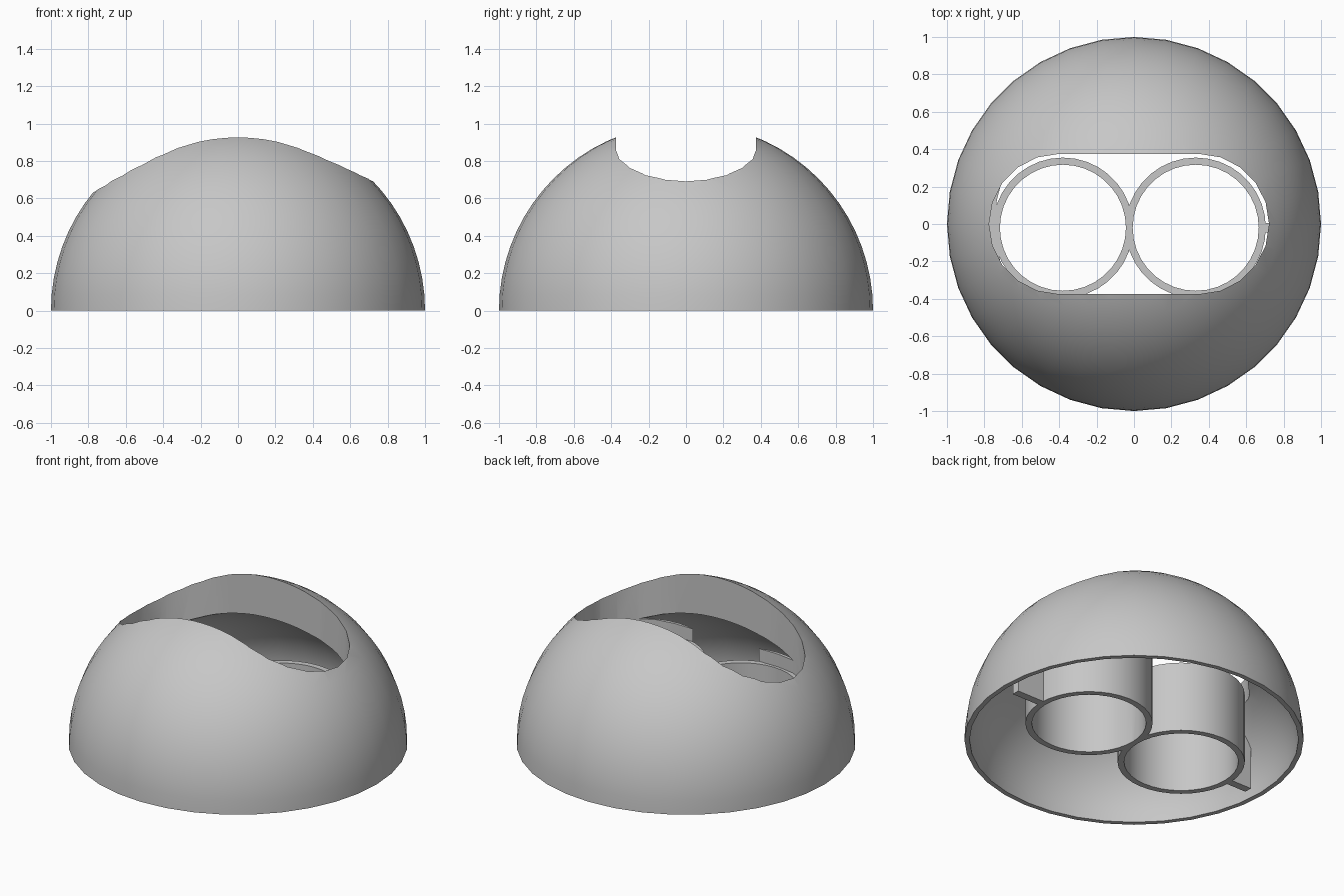
import bpy, bmesh
from math import sin, cos, pi, radians

if "Cube" in bpy.data.objects:
    bpy.data.objects.remove(bpy.data.objects["Cube"])

gray = bpy.data.materials.new("plain_gray")
gray.use_nodes = True
COLOR = (0.57, 0.57, 0.57, 1)
gray.diffuse_color = COLOR
gray.node_tree.nodes["Principled BSDF"].inputs["Base Color"].default_value = COLOR

TUBE_Y = -0.02
TUBE_X = (-0.38, 0.33)
TUBE_R, BORE_R, TUBE_TOP = 0.375, 0.337, 0.543
SLOT_R, SLOT_FLOOR = 0.375, 0.46
FIN_END, FIN_WIDTH = 0.895, 0.05


def make_object(name, bm):
    bmesh.ops.recalc_face_normals(bm, faces=bm.faces[:])
    mesh = bpy.data.meshes.new(name)
    bm.to_mesh(mesh)
    bm.free()
    mesh.materials.append(gray)
    obj = bpy.data.objects.new(name, mesh)
    bpy.context.collection.objects.link(obj)
    return obj


def prism(name, points, offset):
    """Extrude a flat outline of 3D points along offset."""
    bm = bmesh.new()
    face = bm.faces.new([bm.verts.new(p) for p in points])
    result = bmesh.ops.extrude_face_region(bm, geom=[face], use_keep_orig=True)
    moved = [v for v in result["geom"] if isinstance(v, bmesh.types.BMVert)]
    bmesh.ops.translate(bm, verts=moved, vec=offset)
    return make_object(name, bm)


def arc(cx, cy, r, start, end, steps, z):
    angles = [radians(start + (end - start) * i / steps) for i in range(steps + 1)]
    return [(cx + r * cos(a), cy + r * sin(a), z) for a in angles]


def cylinder(name, x, r, z0, z1):
    return prism(name, arc(x, TUBE_Y, r, 0, 360, 36, z0)[:-1], (0, 0, z1 - z0))


def boolean(obj, other, operation, keep=False):
    mod = obj.modifiers.new("boolean", "BOOLEAN")
    mod.object, mod.operation, mod.solver = other, operation, "EXACT"
    bpy.context.view_layer.objects.active = obj
    bpy.ops.object.modifier_apply(modifier=mod.name)
    if not keep:
        bpy.data.objects.remove(other)


# Dome shell: thin at the rim, thick at the crown
def quarter(radius, height, steps=18):
    return [(radius * cos(i * pi / 2 / steps), 0, height * sin(i * pi / 2 / steps))
            for i in range(steps + 1)]


profile = quarter(1, 1) + quarter(0.97, 0.718)[::-1]
bm = bmesh.new()
verts = [bm.verts.new(p) for p in profile]
edges = [bm.edges.new((a, b)) for a, b in zip(verts, verts[1:] + verts[:1])
         if a.co.xy.length > 0.01 or b.co.xy.length > 0.01]
bmesh.ops.spin(bm, geom=verts + edges, cent=(0, 0, 0), axis=(0, 0, 1),
               angle=2 * pi, steps=36, use_merge=True)
bmesh.ops.remove_doubles(bm, verts=bm.verts[:], dist=0.0005)
dome = make_object("dome_shell", bm)

# Rounded slot cut down through the crown
outline = (arc(0.347, 0, SLOT_R, -90, 90, 10, SLOT_FLOOR)
           + arc(-0.4, 0, SLOT_R, 90, 270, 10, SLOT_FLOOR))
slot = prism("slot_cutter", outline, (0, 0, 1))

# Twin open tubes sharing a wall, trimmed by the slot so two low lugs stay at the front
tubes = cylinder("twin_tubes", TUBE_X[0], TUBE_R, 0, TUBE_TOP)
boolean(tubes, cylinder("second_tube", TUBE_X[1], TUBE_R, 0, TUBE_TOP), "UNION")
for x in TUBE_X:
    boolean(tubes, cylinder("bore_cutter", x, BORE_R, -0.1, 1), "DIFFERENCE")
boolean(tubes, slot, "DIFFERENCE", keep=True)
boolean(dome, slot, "DIFFERENCE")

# Thin fins joining the tubes to the dome
fins = []
for name, side, inner in (("left_fin", 1, 0.69), ("right_fin", -1, 0.74)):
    shape = [(inner, 0), (FIN_END, 0), (FIN_END, 0.32), (0.8, 0.455), (inner, 0.455)]
    fins.append(prism(name, [(side * x, TUBE_Y - FIN_WIDTH / 2, z) for x, z in shape],
                      (0, FIN_WIDTH, 0)))

for obj in [dome, tubes] + fins:
    bpy.ops.object.select_all(action="DESELECT")
    obj.select_set(True)
    bpy.context.view_layer.objects.active = obj
    bpy.ops.object.shade_smooth_by_angle(angle=radians(30))
